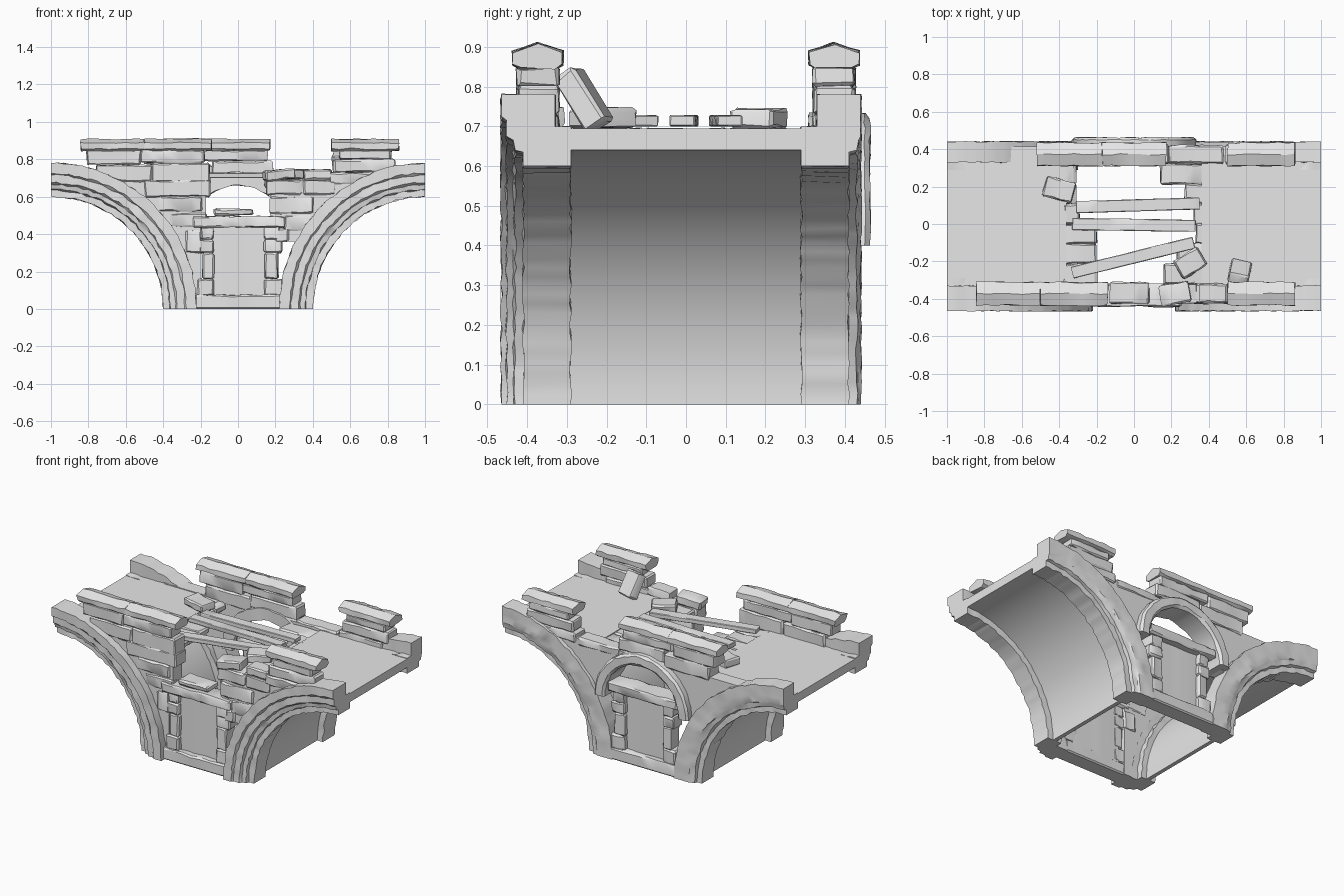
import bpy, bmesh, math, random
from mathutils import Matrix, Vector, Euler

random.seed(7)
old = bpy.data.objects.get("Cube")
if old:
    bpy.data.objects.remove(old, do_unlink=True)

stone = bpy.data.materials.new("grey_stone")
stone.use_nodes = True
GREY = (0.8, 0.8, 0.8, 1)
stone.diffuse_color = GREY
stone.node_tree.nodes["Principled BSDF"].inputs["Base Color"].default_value = GREY


def finish(bm, name):
    bmesh.ops.recalc_face_normals(bm, faces=bm.faces)
    me = bpy.data.meshes.new(name)
    bm.to_mesh(me)
    bm.free()
    me.materials.append(stone)
    me.shade_smooth()
    me.set_sharp_from_angle(angle=math.radians(28))
    ob = bpy.data.objects.new(name, me)
    bpy.context.collection.objects.link(ob)
    return ob


def slice_x(bm, x0, x1, step=0.07):
    n = int((x1 - x0) / step)
    for i in range(1, n + 1):
        geom = bm.verts[:] + bm.edges[:] + bm.faces[:]
        bmesh.ops.bisect_plane(bm, geom=geom, plane_no=(1, 0, 0),
                               plane_co=(x0 + (x1 - x0) * i / (n + 1), 0, 0))


def jitter(bm, amount, floor=0.01):
    for v in bm.verts:
        if v.co.z > floor:
            v.co += Vector([random.uniform(-amount, amount) for _ in range(3)])


def block(name, x, y, z, rough=0.004, rot=None, bevel=0.008):
    """Worn stone block given by its x, y and z ranges, turned about its middle."""
    mid = Vector([sum(r) / 2 for r in (x, y, z)])
    size = [abs(r[1] - r[0]) for r in (x, y, z)]
    bm = bmesh.new()
    bmesh.ops.create_cube(bm, size=1)
    bmesh.ops.scale(bm, vec=size, verts=bm.verts)
    if bevel:
        bmesh.ops.bevel(bm, geom=bm.edges[:], offset=bevel, segments=1, affect='EDGES')
    slice_x(bm, -size[0] / 2, size[0] / 2)
    jitter(bm, rough, floor=-mid.z + 0.02)
    turn = Euler([math.radians(a) for a in rot or (0, 0, 0)]).to_matrix().to_4x4()
    bm.transform(Matrix.Translation(mid) @ turn)
    return finish(bm, name)


def prism(name, pts, y0, y1):
    """Extrude an outline in x and z from y0 to y1."""
    bm = bmesh.new()
    face = bm.faces.new([bm.verts.new((px, y0, pz)) for px, pz in pts])
    out = bmesh.ops.extrude_face_region(bm, geom=[face])
    for v in out["geom"]:
        if isinstance(v, bmesh.types.BMVert):
            v.co.y = y1
    return finish(bm, name)


def sweep(name, profile, centre, angles, sx=1, sy=1, rough=0.0):
    """Turn a closed (radius, y) profile about a y axis through centre (x, z)."""
    bm = bmesh.new()
    rows = []
    for i, a in enumerate(angles):
        worn = rough if 0 < i < len(angles) - 1 else 0
        row = []
        for r, y in profile:
            r += random.uniform(-worn, worn)
            y += random.uniform(-worn, worn) * 0.7
            row.append(bm.verts.new((sx * (centre[0] + r * math.cos(a)), sy * y,
                                     centre[1] + r * math.sin(a))))
        rows.append(row)
    n = len(profile)
    for a, b in zip(rows, rows[1:]):
        for j in range(n):
            bm.faces.new((a[j], a[(j + 1) % n], b[(j + 1) % n], b[j]))
    bm.faces.new(rows[0])
    bm.faces.new(rows[-1])
    return finish(bm, name)


def cap(name, x0, x1, sy):
    """Ridged coping stone on a parapet."""
    outline = ((-.062, .856), (-.062, .888), (0, .909), (.062, .888), (.062, .856), (.045, .845), (-.045, .845))
    bm = bmesh.new()
    ends = [[bm.verts.new((x, sy * .373 + y, z)) for y, z in outline] for x in (x0, x1)]
    n = len(outline)
    for j in range(n):
        bm.faces.new((ends[0][j], ends[0][(j + 1) % n], ends[1][(j + 1) % n], ends[1][j]))
    for e in ends:
        bm.faces.new(e)
    slice_x(bm, x0, x1, 0.05)
    jitter(bm, 0.004)
    return finish(bm, name)


def parapet(side, sy, caps, courses):
    for a, b in caps:
        cap(side + "_coping", a, b, sy)
    for x0, x1, z0, z1 in courses:
        block(side + "_parapet_stone", (x0, x1), (sy * .373 - .052, sy * .373 + .052), (z0, z1))


quarter = [math.radians(90) * i / 36 for i in range(37)]
RIB = [(.60, -.41), (.60, -.29), (.70, -.29), (.70, -.33), (.78, -.33), (.78, -.465),
       (.725, -.465), (.715, -.452), (.675, -.452), (.665, -.435), (.64, -.43), (.635, -.41)]
VAULT = [(.64, -.32), (.64, .32), (.665, .32), (.665, -.32)]


def arc_x(z, r=0.74):
    return -1 + math.sqrt(r * r - z * z)


# Half arches, vaults and decks
for sx, end in ((1, "right"), (-1, "left")):
    sweep(end + "_vault", VAULT, (-1, 0), quarter, sx)
    for sy, side in ((1, "front"), (-1, "back")):
        rib = RIB if sy == 1 else [(r, max(y, -.44)) for r, y in RIB]
        sweep(f"{side}_{end}_arch", rib, (-1, 0), quarter, sx, sy, 0.005)
    block(end + "_deck", (min(-sx, -sx * .36), max(-sx, -sx * .36)), (-.335, .335), (.645, .695), 0, bevel=0)

# Broken deck edges around the hole
edges = {-1: (.20, .20, .20, .29, .31, .31), 1: (.16, .23, .33, .32, .27, .14)}
for sx, reach in edges.items():
    for i, r in enumerate(reach):
        y = -.32 + i * .64 / 6
        block("broken_deck_edge", sorted((sx * r, sx * .38)), (y, y + .107), (.65, .692), 0.005)

# Spandrel walls
steps = [i / 12 for i in range(13)]


def spandrel(name, sx, sy, z0, z1, inner):
    arc = [(sx * arc_x(z0 + (z1 - z0) * t), z0 + (z1 - z0) * t) for t in steps]
    prism(name, arc + [(sx * x, z) for x, z in inner], sy * .325, sy * .415)


spandrel("front_right_spandrel", 1, -1, 0, .69, [(-.17, .69), (-.17, .50), (-.2, .48), (-.2, 0)])
spandrel("front_left_spandrel", -1, -1, .36, .69, [(-.17, .69), (-.17, .50), (-.25, .48), (-.25, .36)])
ring_edge = [(-.30 * math.sin(t * 1.57), .40 + .30 * math.cos(t * 1.57)) for t in steps]
for sx, end in ((1, "right"), (-1, "left")):
    spandrel(f"back_{end}_spandrel", sx, 1, .38, .70, [(0, .70)] + ring_edge)

# Facing stones on the front wall, courses of (x0, x1, z0, z1)
for x0, x1, z0, z1 in ((-.42, -.19, .52, .60), (-.50, -.15, .60, .69), (-.36, -.17, .44, .51),
                       (-.28, -.20, .30, .42), (.17, .40, .51, .60), (.15, .34, .61, .69),
                       (.35, .52, .61, .69), (.25, .40, .42, .50), (.20, .27, .36, .43)):
    block("front_facing_stone", (x0, x1), (-.425, -.318), (z0, z1), 0.005)

# Round arch on the back
half = [math.radians(180) * i / 26 for i in range(27)]
sweep("back_round_arch", [(.26, .31), (.26, .45), (.275, .463), (.32, .463), (.333, .45), (.333, .31)],
      (0, .40), half, rough=0.004)

# Framed niche panels on both faces
for sy, side in ((-1, "front"), (1, "back")):
    def niche(part, x, y0, y1, z):
        block(f"{side}_{part}", x, sorted((sy * y0, sy * y1)), z)
    niche("niche_panel", (-.17, .19), .33, .395, (0, .46))
    niche("niche_plinth", (-.23, .23), .33, .438, (0, .075))
    niche("niche_sill", (-.24, .25), .32, .443, (.435, .495))
    for z0, z1, out in ((.07, .16, .03), (.16, .30, 0), (.30, .37, .02), (.37, .44, .01)):
        niche("niche_left_jamb", (.14, .215 + out), .33, .425, (z0, z1))
        niche("niche_right_jamb", (-.19 - out, -.13), .33, .425, (z0, z1))

# Parapets
parapet("front", -1, ((-.84, -.50), (-.50, -.14)),
        ((-.81, -.52, .77, .85), (-.52, -.18, .78, .85), (-.76, -.46, .68, .77), (-.46, -.15, .68, .78)))
parapet("back", 1, ((-.52, -.17), (-.17, .17)),
        ((-.50, -.20, .77, .85), (-.20, .16, .79, .85), (-.46, -.14, .68, .77), (-.14, .19, .71, .79)))
for sy, side in ((-1, "front"), (1, "back")):
    parapet(side + "_end", sy, ((.50, .86),),
            ((.54, .82, .80, .85), (.51, .84, .73, .80), (.49, .80, .67, .73)))
block("back_low_stone", (.18, .48), (.325, .42), (.66, .71))

# Fallen stones
block("front_sill_stone", (-.13, .08), (-.425, -.31), (.50, .535))
block("front_loose_stone", (.14, .30), (-.425, -.32), (.69, .745), rot=(0, -6, 10))
block("front_low_stone", (.35, .50), (-.42, -.32), (.69, .745))
block("deck_stone", (-.48, -.32), (.13, .24), (.695, .745), rot=(0, 0, -15))
block("edge_stone", (.225, .375), (-.265, -.155), (.695, .745), rot=(0, 0, 32))
block("leaning_stone", (.51, .62), (-.29, -.225), (.69, .845), rot=(33, 0, -12))

# Planks laid across the hole
for a, b in (((-.31, .09), (.35, .11)), ((-.33, 0), (.33, -.01)), ((-.33, -.26), (.32, -.10))):
    va, vb = Vector(a), Vector(b)
    m, d = (va + vb) / 2, vb - va
    block("plank", (m.x - d.length / 2, m.x + d.length / 2), (m.y - .032, m.y + .032), (.70, .728),
          0.001, (0, 0, math.degrees(math.atan2(d.y, d.x))), 0.003)
